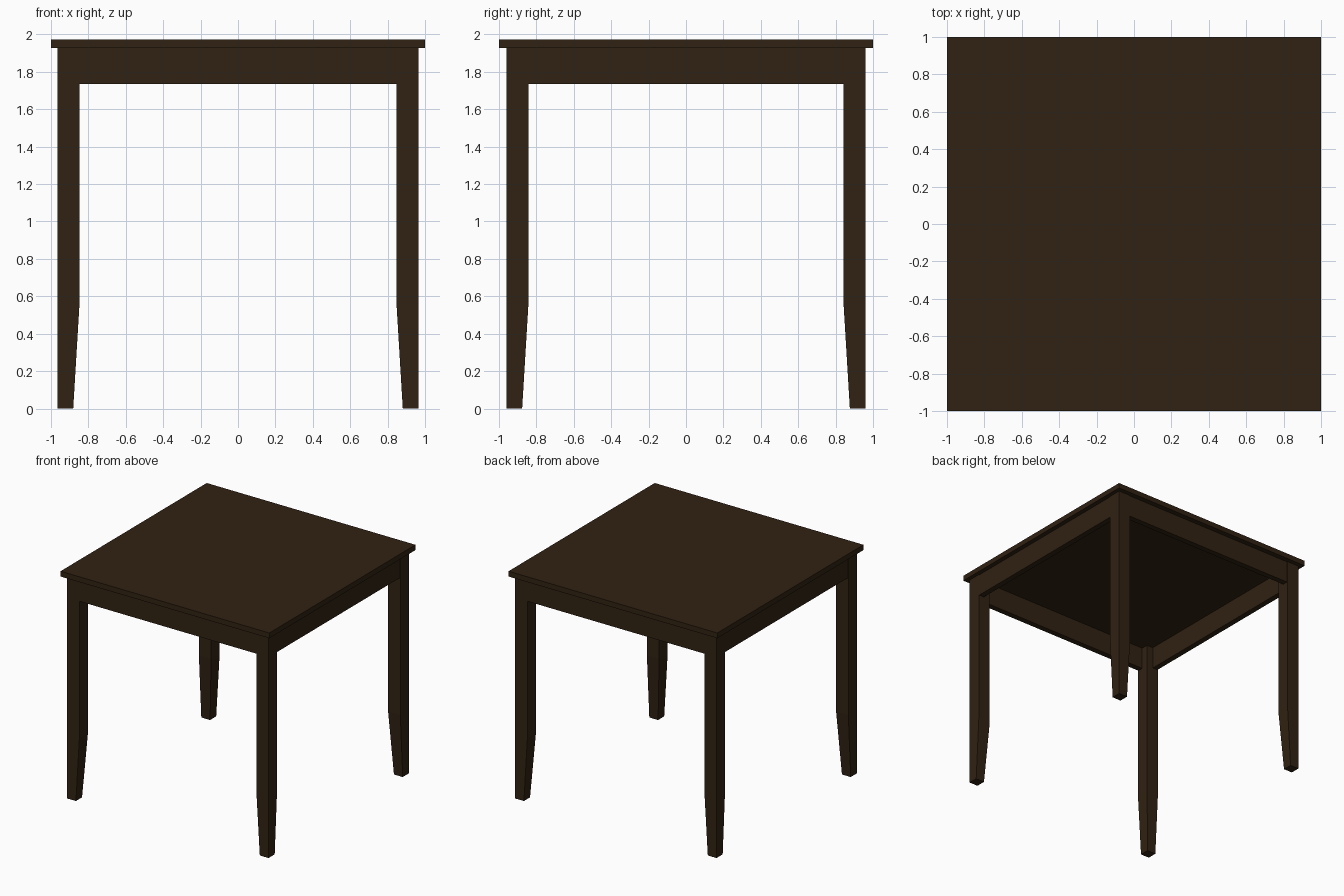
import bpy, bmesh

if "Cube" in bpy.data.objects:
    bpy.data.objects.remove(bpy.data.objects["Cube"])

wood = bpy.data.materials.new("dark_wood")
wood.diffuse_color = (0.03, 0.016, 0.006, 1)
wood.use_nodes = True
wood.node_tree.nodes["Principled BSDF"].inputs["Base Color"].default_value = wood.diffuse_color

TOP, UNDER, APRON = 1.974, 1.928, 1.736   # heights: top, underside, apron bottom
X_OUT, X_IN, Y_OUT, Y_IN = 0.965, 0.848, 0.96, 0.843


def loft(name, sections):
    """Closed solid through rectangles (x0, x1, y0, y1, z), bottom to top."""
    bm = bmesh.new()
    rings = [[bm.verts.new(p) for p in ((a, c, z), (b, c, z), (b, d, z), (a, d, z))]
             for a, b, c, d, z in sections]
    for lo, hi in zip(rings, rings[1:]):
        for i in range(4):
            j = (i + 1) % 4
            bm.faces.new((lo[i], lo[j], hi[j], hi[i]))
    bm.faces.new(rings[0][::-1])
    bm.faces.new(rings[-1])
    bmesh.ops.recalc_face_normals(bm, faces=bm.faces)
    mesh = bpy.data.meshes.new(name)
    bm.to_mesh(mesh)
    bm.free()
    mesh.materials.append(wood)
    obj = bpy.data.objects.new(name, mesh)
    bpy.context.collection.objects.link(obj)


# Table top
loft("table_top", [(-1, 1, -1, 1, UNDER), (-1, 1, -1, 1, TOP)])

# Legs: straight above, tapered on the two inner faces towards the foot
for sy, depth in ((-1, "front"), (1, "back")):
    for sx, side in ((-1, "left"), (1, "right")):
        sections = []
        for z, cut in ((0, 0.033), (0.55, 0), (UNDER, 0)):
            xs = sorted((sx * X_OUT, sx * (X_IN + cut)))
            ys = sorted((sy * Y_OUT, sy * (Y_IN + cut)))
            sections.append((*xs, *ys, z))
        loft(f"{depth}_{side}_leg", sections)

# Aprons between the legs, almost flush with their outer faces
INSET, THICK = 0.005, 0.05
for s, depth, side in ((-1, "front", "left"), (1, "back", "right")):
    ys = sorted((s * (Y_OUT - INSET), s * (Y_OUT - INSET - THICK)))
    xs = sorted((s * (X_OUT - INSET), s * (X_OUT - INSET - THICK)))
    loft(f"{depth}_apron", [(-X_IN, X_IN, *ys, z) for z in (APRON, UNDER)])
    loft(f"{side}_apron", [(*xs, -Y_IN, Y_IN, z) for z in (APRON, UNDER)])
